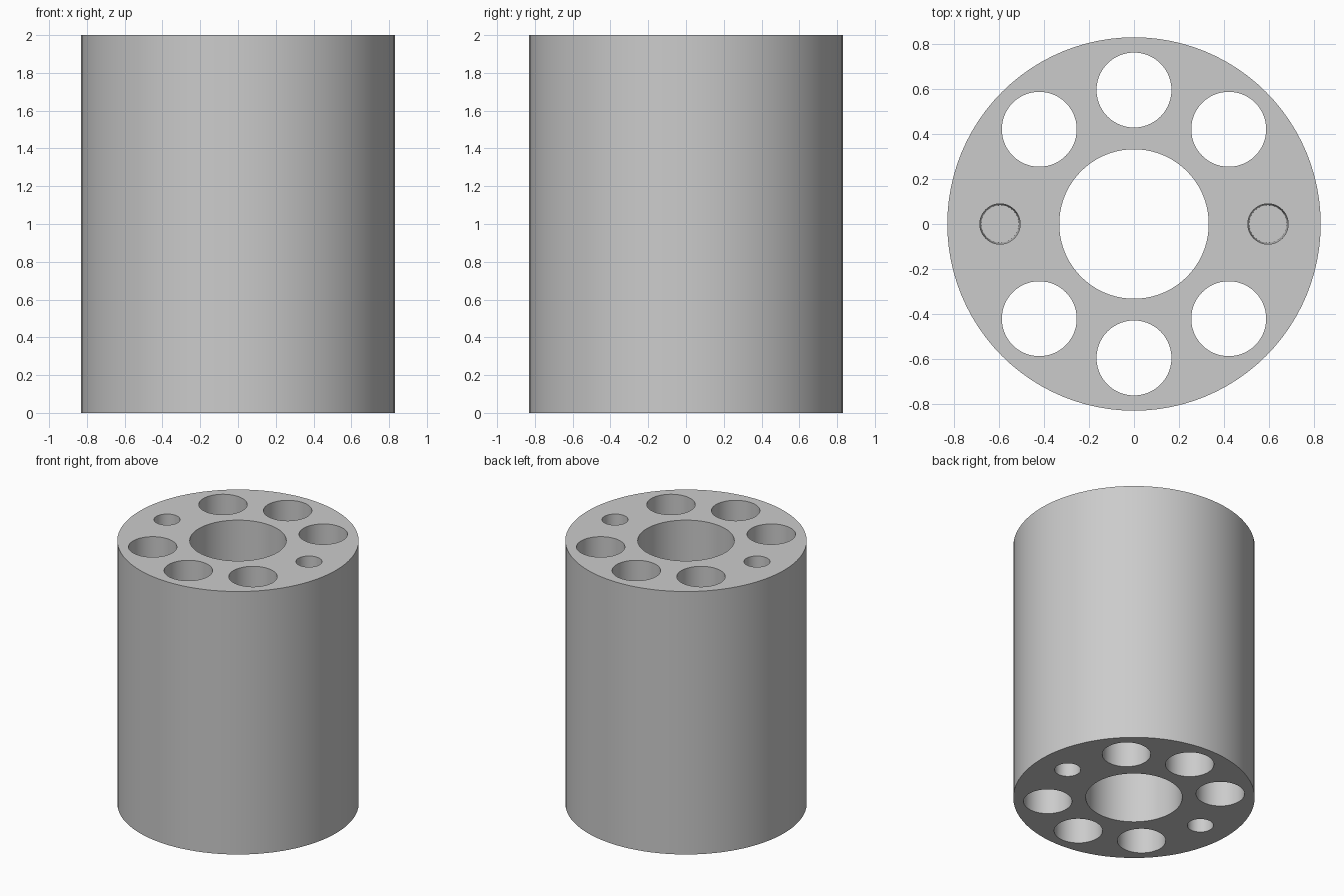
import bpy
import bmesh
from math import cos, sin, tau, radians

default_cube = bpy.data.objects.get("Cube")
if default_cube:
    bpy.data.objects.remove(default_cube, do_unlink=True)

HEIGHT = 2.0
BODY_RADIUS = 0.832
BORE_RADIUS = 0.333
RING_RADIUS = 0.597      # circle on which the outer holes sit
HOLE_RADIUS = 0.167
PIN_RADIUS, PIN_FLOOR_RADIUS, PIN_DEPTH = 0.09, 0.084, 0.8

grey = bpy.data.materials.new("plain_grey")
grey.use_nodes = True
colour = (0.6, 0.6, 0.6, 1)
grey.diffuse_color = colour
grey.node_tree.nodes["Principled BSDF"].inputs["Base Color"].default_value = colour

bm = bmesh.new()


def ring(x, y, z, radius, count):
    """Closed loop of sharp edges; returns its vertices and edges."""
    verts = [bm.verts.new((x + radius * cos(tau * i / count),
                           y + radius * sin(tau * i / count), z))
             for i in range(count)]
    edges = [bm.edges.new((verts[i], verts[(i + 1) % count])) for i in range(count)]
    for edge in edges:
        edge.smooth = False
    return verts, edges


def wall(lower, upper):
    """Smooth wall between two loops."""
    count = len(lower)
    for i in range(count):
        j = (i + 1) % count
        face = bm.faces.new((lower[i], lower[j], upper[j], upper[i]))
        face.smooth = True


cap_edges = {0: [], HEIGHT: []}


def through(x, y, radius, count):
    """Wall running the full height, with a rim on each end cap."""
    rims = []
    for z in cap_edges:
        verts, edges = ring(x, y, z, radius, count)
        cap_edges[z] += edges
        rims.append(verts)
    wall(*rims)


# Outer skin and central bore
through(0, 0, BODY_RADIUS, 96)
through(0, 0, BORE_RADIUS, 72)

# Eight positions: six through holes, and two pin holes on the x axis
for step in range(8):
    angle = radians(45 * step)
    x, y = RING_RADIUS * cos(angle), RING_RADIUS * sin(angle)
    if step % 4:
        through(x, y, HOLE_RADIUS, 56)
        continue
    # Slightly tapered blind pin hole from each end
    for z, floor_z in ((0, PIN_DEPTH), (HEIGHT, HEIGHT - PIN_DEPTH)):
        rim, edges = ring(x, y, z, PIN_RADIUS, 40)
        floor, _ = ring(x, y, floor_z, PIN_FLOOR_RADIUS, 40)
        cap_edges[z] += edges
        wall(floor, rim)
        bm.faces.new(floor)

# Flat end caps pierced by all the holes
for edges in cap_edges.values():
    bmesh.ops.triangle_fill(bm, use_beauty=True, edges=edges, normal=(0, 0, 1))

bmesh.ops.recalc_face_normals(bm, faces=bm.faces)

mesh = bpy.data.meshes.new("drilled_cylinder")
bm.to_mesh(mesh)
bm.free()
mesh.materials.append(grey)
body = bpy.data.objects.new("drilled_cylinder", mesh)
bpy.context.collection.objects.link(body)
